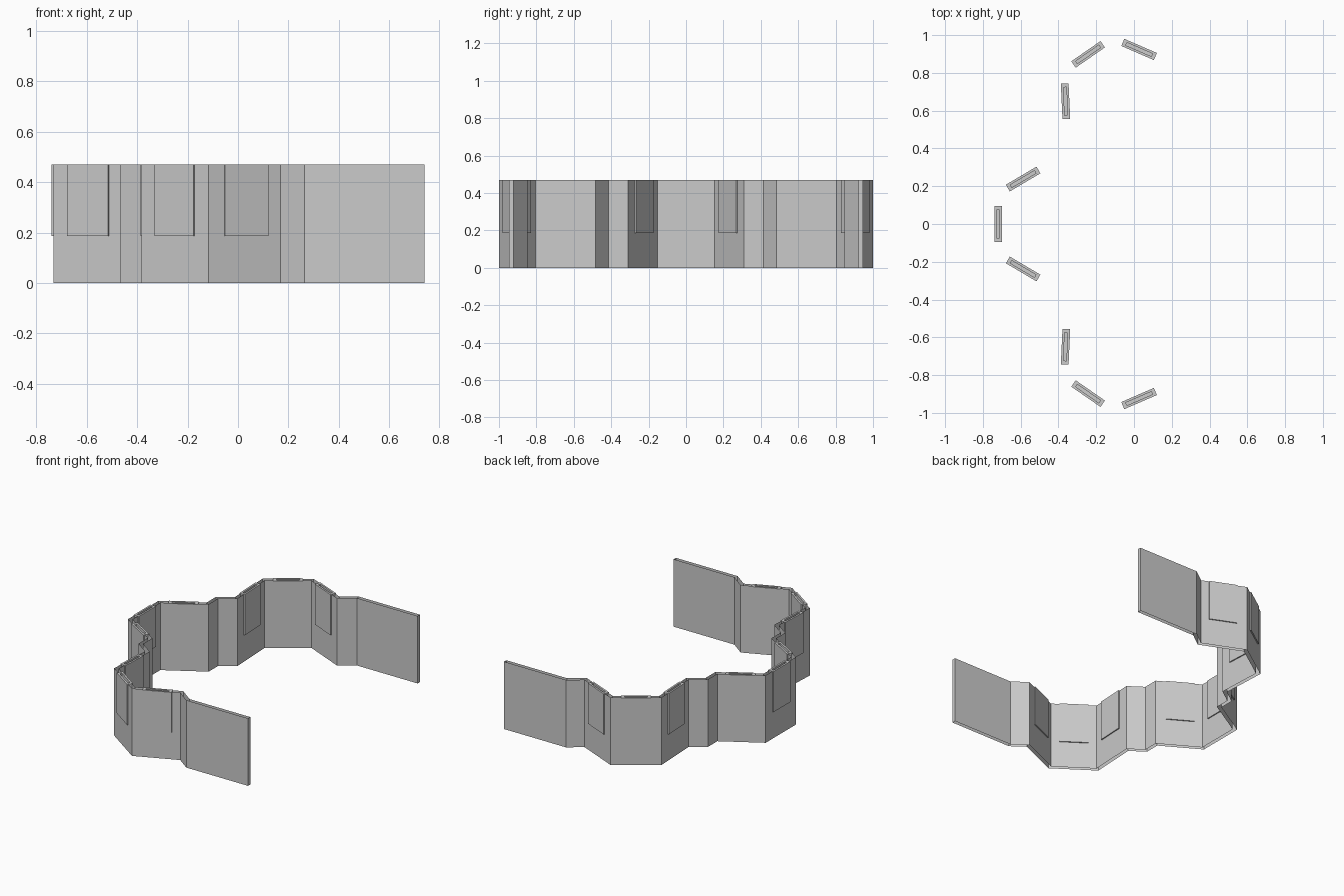
import bpy, bmesh, math
from mathutils import Vector, Matrix

if "Cube" in bpy.data.objects:
    bpy.data.objects.remove(bpy.data.objects["Cube"])

H = 0.47          # wall height
T = 0.0125        # half wall thickness

mat = bpy.data.materials.new("light grey")
mat.diffuse_color = (0.6, 0.6, 0.6, 1)
mat.use_nodes = True
mat.node_tree.nodes["Principled BSDF"].inputs["Base Color"].default_value = mat.diffuse_color


def finish(bm, name):
    me = bpy.data.meshes.new(name)
    bm.to_mesh(me)
    bm.free()
    me.materials.append(mat)
    ob = bpy.data.objects.new(name, me)
    bpy.context.collection.objects.link(ob)
    return ob


# Plan centreline of one half, mirrored over y = 0
half = [Vector(p) for p in [
    (-0.719, 0.16), (-0.455, 0.316), (-0.455, 0.42), (-0.355, 0.49),
    (-0.37, 0.81), (-0.116, 0.986), (0.17, 0.862), (0.268, 0.934), (0.74, 0.934)]]
path = [Vector((p.x, -p.y)) for p in reversed(half)] + half


def offset(pts, d):
    """Mitred parallel of an open path."""
    out = []
    for i, p in enumerate(pts):
        dirs = []
        if i > 0:
            dirs.append((p - pts[i - 1]).normalized())
        if i < len(pts) - 1:
            dirs.append((pts[i + 1] - p).normalized())
        n = [Vector((-v.y, v.x)) for v in dirs]
        m = (n[0] + n[-1]).normalized()
        out.append(p + m * d / m.dot(n[0]))
    return out


# Folded wall: two skins joined at the ends, open along the top and bottom
loop = offset(path, T) + offset(path, -T)[::-1]
bm = bmesh.new()
low = [bm.verts.new((p.x, p.y, 0)) for p in loop]
top = [bm.verts.new((p.x, p.y, H)) for p in loop]
for i in range(len(loop)):
    j = (i + 1) % len(loop)
    # loop runs clockwise or anticlockwise; order chosen to face outwards
    bm.faces.new((low[i], low[j], top[j], top[i]))
area = sum(loop[i].cross(loop[(i + 1) % len(loop)]) for i in range(len(loop)))
if area < 0:
    bmesh.ops.reverse_faces(bm, faces=bm.faces[:])
finish(bm, "folded_wall")


def window(a, b, name):
    """Deep frame straddling the wall, with a narrow slot open at the top."""
    mid, d = (a + b) / 2, b - a
    w, t, z0 = 0.188, 0.041, 0.187
    bm = bmesh.new()
    bmesh.ops.create_cube(bm, size=1, matrix=Matrix.Translation((0, 0, (z0 + H) / 2))
                          @ Matrix.Diagonal((w, t, H - z0, 1)))
    f = [f for f in bm.faces if f.normal.z > 0.9][0]
    res = bmesh.ops.extrude_discrete_faces(bm, faces=[f])["faces"][0]
    for v in res.verts:           # inset rim
        v.co.x *= 0.148 / w
        v.co.y *= 0.016 / t
    res = bmesh.ops.extrude_discrete_faces(bm, faces=[res])["faces"][0]
    for v in res.verts:           # slot floor
        v.co.z = 0.205
    rot = Matrix.Translation((mid.x, mid.y, 0)) @ Matrix.Rotation(math.atan2(d.y, d.x), 4, 'Z')
    bmesh.ops.transform(bm, matrix=rot, verts=bm.verts[:])
    bmesh.ops.recalc_face_normals(bm, faces=bm.faces[:])
    finish(bm, name)


# Three windows in each of the three bays
n = len(half)
for k, i in enumerate([2, 3, 4, n - 2, n - 1, n, 2 * n - 6, 2 * n - 5, 2 * n - 4]):
    window(path[i], path[i + 1], f"window_frame_{k + 1}")
